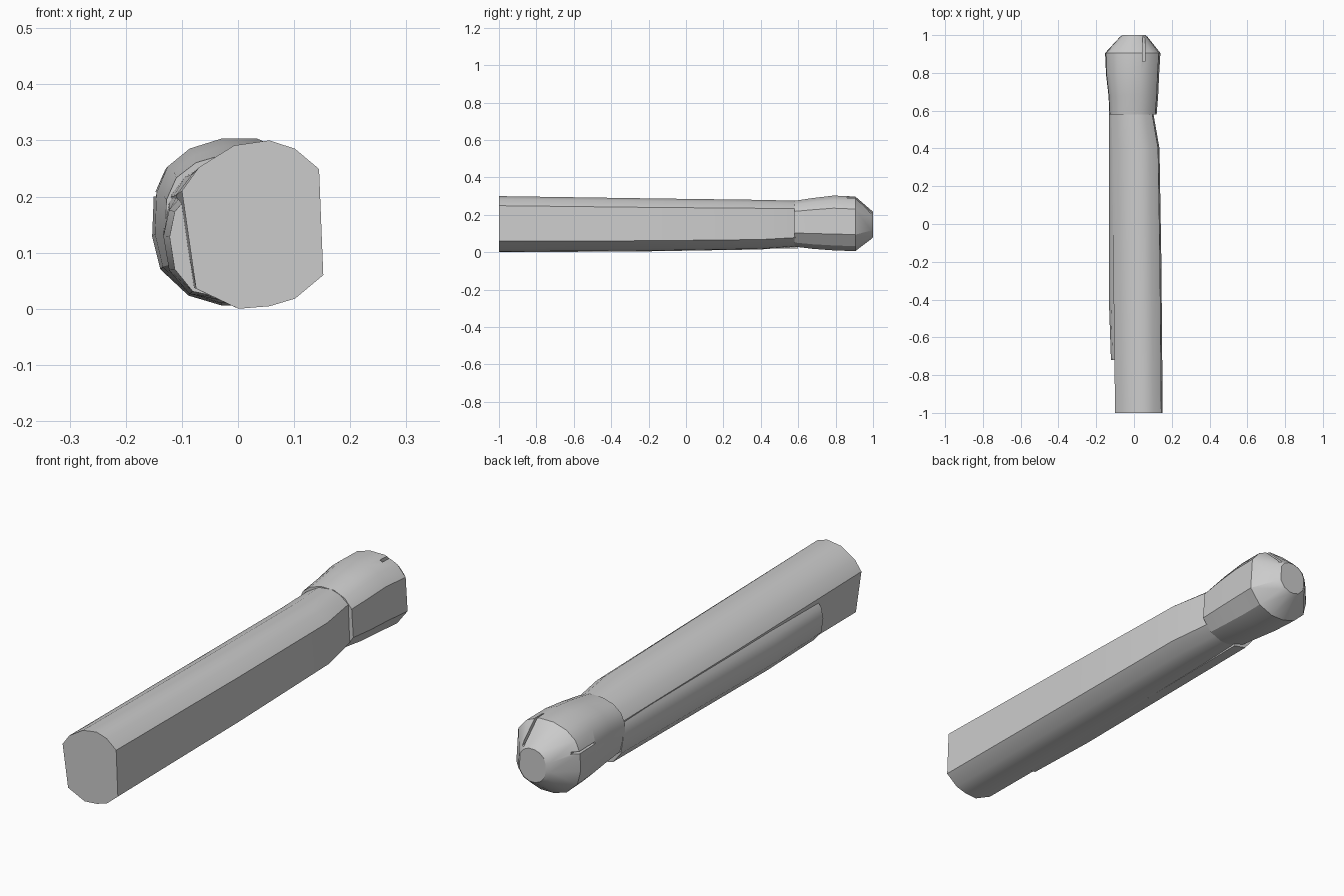
import bpy
import bmesh

cube = bpy.data.objects.get("Cube")
if cube:
    bpy.data.objects.remove(cube)

grey = bpy.data.materials.new("plain grey")
grey.use_nodes = True
colour = (0.6, 0.6, 0.6, 1)
grey.diffuse_color = colour
grey.node_tree.nodes["Principled BSDF"].inputs["Base Color"].default_value = colour


def loft(name, profile, sections):
    """Skin a unit profile through sections (y, x min, x max, z min, z max)."""
    bm = bmesh.new()
    rings = []
    for y, x0, x1, z0, z1 in sections:
        rings.append([bm.verts.new((x0 + u * (x1 - x0), y, z0 + v * (z1 - z0)))
                      for u, v in profile])
    n = len(profile)
    for a, b in zip(rings, rings[1:]):
        for i in range(n):
            j = (i + 1) % n
            bm.faces.new((a[i], a[j], b[j], b[i]))
    bm.faces.new(rings[0])
    bm.faces.new(rings[-1])
    bmesh.ops.recalc_face_normals(bm, faces=bm.faces)
    mesh = bpy.data.meshes.new(name)
    bm.to_mesh(mesh)
    bm.free()
    mesh.materials.append(grey)
    obj = bpy.data.objects.new(name, mesh)
    bpy.context.collection.objects.link(obj)
    return obj


def smooth(obj, angle):
    bpy.ops.object.select_all(action="DESELECT")
    obj.select_set(True)
    bpy.context.view_layer.objects.active = obj
    bpy.ops.object.shade_smooth_by_angle(angle=angle)


def cut_slot(target, name, low, high):
    """Cut a box-shaped slot between two corners."""
    square = [(0, 0), (1, 0), (1, 1), (0, 1)]
    ends = [(y, low[0], high[0], low[2], high[2]) for y in (low[1], high[1])]
    cutter = loft(name, square, ends)
    cutter.hide_render = True
    cutter.hide_viewport = True
    mod = target.modifiers.new(name, "BOOLEAN")
    mod.operation = "DIFFERENCE"
    mod.solver = "EXACT"
    mod.object = cutter


# Shaft: flat on its left, rounded on top, slanted on its right
shaft_profile = [(0, .7), (.12, .84), (.37, .97), (.62, 1), (.8, .95), (.97, .83),
                 (1, .2), (.8, .06), (.62, .015), (.4, 0), (.1, .12)]
shaft = loft("shaft", shaft_profile, [
    (-1, -.1, .152, 0, .3),
    (-.2, -.11, .145, .005, .288),
    (.4, -.115, .135, .015, .28),
    (.6, -.12, .1, .03, .275)])
smooth(shaft, .6)

# Side panel: a shallow swelling along the right of the shaft
panel_profile = [(1, 0), (.45, .06), (.1, .28), (0, .6), (.1, .85), (.35, 1), (1, 1)]
panel = loft("side_panel", panel_profile, [
    (-.72, -.122, -.03, .02, .2),
    (-.4, -.133, -.03, .015, .205),
    (.6, -.133, -.03, .02, .22)])
smooth(panel, .6)

# Head: flared knob with a blunt chamfered tip
head_profile = [(0, .42), (.01, .67), (.08, .83), (.22, .94), (.42, 1), (.65, 1),
                (.84, .92), (.97, .77), (1, .3), (.84, .09), (.62, 0),
                (.42, 0), (.22, .06), (.05, .22)]
head = loft("head", head_profile, [
    (.58, -.13, .12, .03, .275),
    (.68, -.135, .128, .018, .29),
    (.79, -.148, .133, .01, .303),
    (.905, -.153, .14, .006, .298),
    (.99, -.075, .072, .07, .225),
    (1, -.06, .06, .08, .215)])
smooth(head, .5)

# Thin grooves in the knob
cut_slot(head, "tip_slot_cutter", (.045, .86, .21), (.057, 1.1, .4))
cut_slot(head, "side_slot_cutter", (-.2, .8, .2), (-.125, 1.1, .208))
